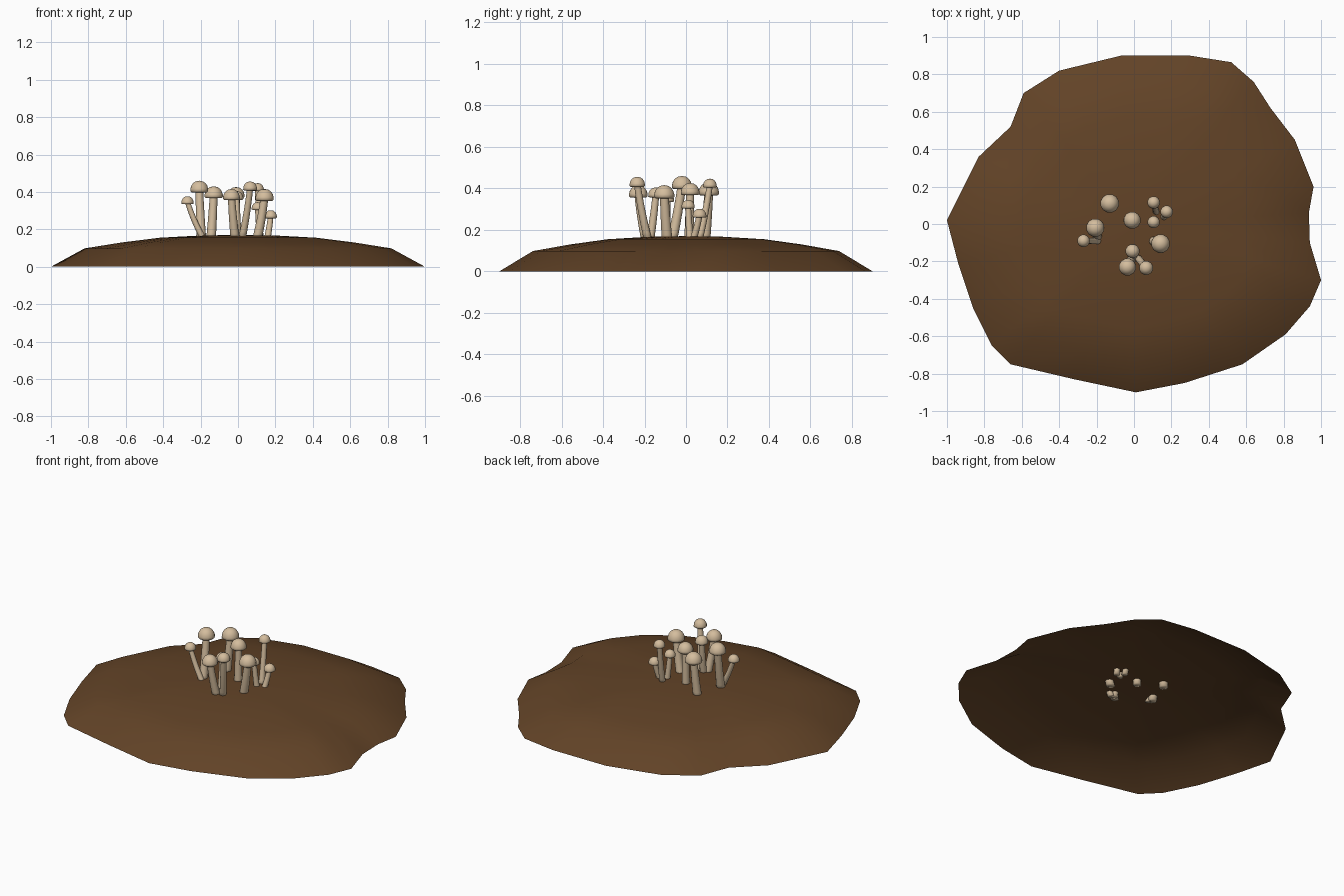
import bpy, bmesh, math
from mathutils import Vector

if "Cube" in bpy.data.objects:
    bpy.data.objects.remove(bpy.data.objects["Cube"])


def material(name, rgb):
    m = bpy.data.materials.new(name)
    m.diffuse_color = (*rgb, 1)
    m.use_nodes = True
    m.node_tree.nodes["Principled BSDF"].inputs["Base Color"].default_value = m.diffuse_color
    return m


SOIL = material("brown soil", (0.122, 0.056, 0.020))
CREAM = material("cream mushroom", (0.66, 0.51, 0.34))


def finish(bm, name, mat):
    me = bpy.data.meshes.new(name)
    for f in bm.faces:
        f.smooth = True
    bm.to_mesh(me)
    bm.free()
    me.materials.append(mat)
    ob = bpy.data.objects.new(name, me)
    bpy.context.collection.objects.link(ob)
    return ob


def skin(bm, rings):
    # quads between successive closed rings
    for a, b in zip(rings, rings[1:]):
        n = len(a)
        for i in range(n):
            bm.faces.new((a[i], a[(i + 1) % n], b[(i + 1) % n], b[i]))


def fan(bm, ring, tip, flip=False):
    n = len(ring)
    t = bm.verts.new(tip)
    for i in range(n):
        a, b = ring[i], ring[(i + 1) % n]
        bm.faces.new((b, a, t) if flip else (a, b, t))


# soil mound: irregular rim, counter-clockwise, open underneath
RIM = [(1, -.30), (.94, -.10), (.935, .06), (.96, .20), (.86, .45), (.73, .62),
       (.64, .76), (.52, .865), (.30, .90), (-.07, .90), (-.40, .82), (-.59, .70),
       (-.66, .52), (-.83, .36), (-1, .02), (-.94, -.21), (-.86, -.45),
       (-.76, -.65), (-.66, -.75), (-.32, -.83), (.01, -.90), (.27, -.85),
       (.58, -.75), (.81, -.59), (.94, -.44)]
bm = bmesh.new()
rings = []
for scale, z in ((1, 0), (.82, .098), (.62, .130), (.42, .155), (.2, .167)):
    rings.append([bm.verts.new((x * scale, y * scale, z)) for x, y in RIM])
skin(bm, rings)
fan(bm, rings[-1], (0, 0, .17))
finish(bm, "soil_mound", SOIL)


# mushroom stem: tube along a gently bowed path
def stem(name, base, top, r):
    bm = bmesh.new()
    base, top = Vector(base), Vector(top)
    mid = Vector((base.x * .35 + top.x * .65, base.y * .35 + top.y * .65, (base.z + top.z) / 2))
    rings = []
    for k in range(7):
        t = k / 6
        c = base * (1 - t) ** 2 + mid * 2 * t * (1 - t) + top * t * t
        rr = r * (1.08 - .22 * t)
        rings.append([bm.verts.new((c.x + rr * math.cos(i * math.tau / 12),
                                    c.y + rr * math.sin(i * math.tau / 12), c.z))
                      for i in range(12)])
    skin(bm, rings)
    fan(bm, rings[0], base, True)
    finish(bm, name, CREAM)


# mushroom cap: lathed dome with a tucked-in rim and slightly toothed edge
CAP = [(.45, .10), (.85, .0), (1, .13), (.99, .40), (.90, .72), (.72, 1.0), (.42, 1.22)]


def cap(name, x, y, top, r):
    bm = bmesh.new()
    z0 = top - 1.3 * r
    n = 24
    rings = []
    for f, h in CAP:
        ring = []
        for i in range(n):
            a = i * math.tau / n
            rr = r * f * (1 + (.03 if f > .95 and i % 2 else 0))
            ring.append(bm.verts.new((x + rr * math.cos(a), y + rr * math.sin(a), z0 + r * h)))
        rings.append(ring)
    skin(bm, rings)
    fan(bm, rings[0], (x, y, z0 + .2 * r), True)
    fan(bm, rings[-1], (x, y, top))
    finish(bm, name, CREAM)


# cap x, cap y, cap top, cap radius, base x, base y
MUSHROOMS = [
    (-.13, .11, .43, .049, -.145, .09), (-.207, -.02, .46, .048, -.195, -.07),
    (-.27, -.09, .377, .033, -.18, -.09), (-.01, .02, .426, .045, -.01, .015),
    (.105, .115, .447, .033, .12, .06), (.175, .065, .302, .033, .155, .03),
    (.105, .01, .345, .032, .12, .02), (.142, -.105, .416, .049, .10, -.09),
    (-.008, -.145, .405, .037, .0, -.175), (-.035, -.23, .415, .045, -.015, -.19),
    (.065, -.235, .456, .037, .02, -.18)]
for i, (x, y, top, r, bx, by) in enumerate(MUSHROOMS, 1):
    stem(f"mushroom_stem_{i}", (bx, by, .14), (x, y, top - .9 * r), .45 * r + .002)
    cap(f"mushroom_cap_{i}", x, y, top, r)
